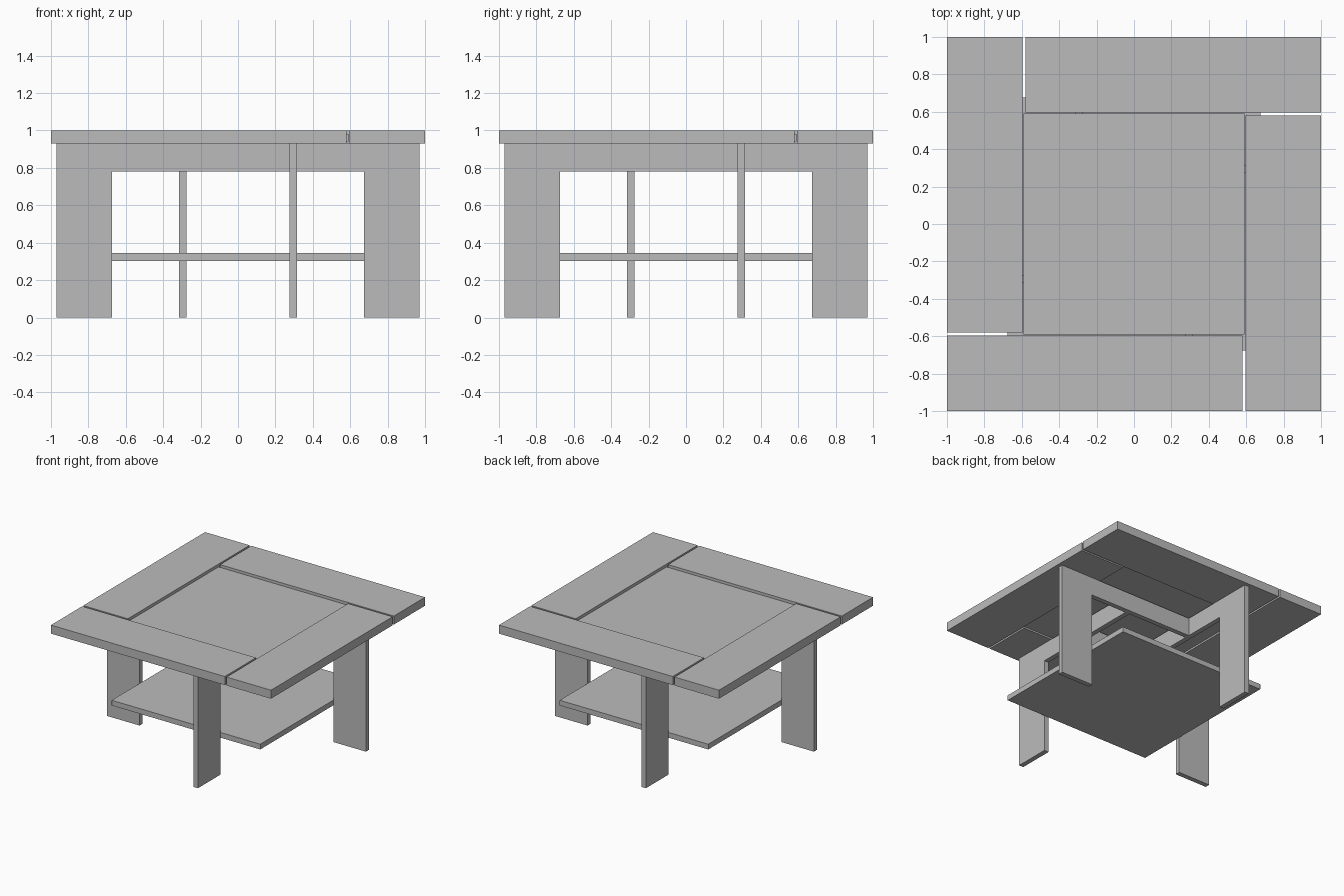
import bpy
import math
from mathutils import Matrix

if "Cube" in bpy.data.objects:
    bpy.data.objects.remove(bpy.data.objects["Cube"])

grey = bpy.data.materials.new("warm grey")
grey.diffuse_color = (0.5, 0.5, 0.5, 1)
grey.use_nodes = True
grey.node_tree.nodes["Principled BSDF"].inputs["Base Color"].default_value = grey.diffuse_color


def box(name, x, y, z, quarter=0):
    """Box from min/max pairs, turned by quarter turns about the z axis."""
    bpy.ops.mesh.primitive_cube_add(size=1)
    ob = bpy.context.object
    ob.name = name
    size = [p[1] - p[0] for p in (x, y, z)]
    mid = [(p[0] + p[1]) / 2 for p in (x, y, z)]
    ob.data.transform(Matrix.Rotation(quarter * math.pi / 2, 4, 'Z')
                      @ Matrix.Translation(mid) @ Matrix.Diagonal((*size, 1)))
    ob.data.materials.append(grey)
    return ob


# Pinwheel parts: each side repeats the front one, turned a quarter turn
for q, side in enumerate(("front", "right", "back", "left")):
    # tabletop border board, lapping the next board at the corner
    box(side + "_top_board", (-1, 0.58), (-1, -0.595), (0.93, 1.0), q)
    # flat upright leg, edge facing outward
    box(side + "_leg", (0.275, 0.315), (-0.97, -0.675), (0, 0.93), q)
    # rail running inward from the leg to the next rail
    box(side + "_rail", (0.275, 0.315), (-0.675, 0.275), (0.78, 0.93), q)

# Recessed centre panel
box("centre_panel", (-0.59, 0.59), (-0.59, 0.59), (0.94, 0.98))

# Lower shelf between the legs
box("lower_shelf", (-0.675, 0.675), (-0.675, 0.675), (0.302, 0.345))
